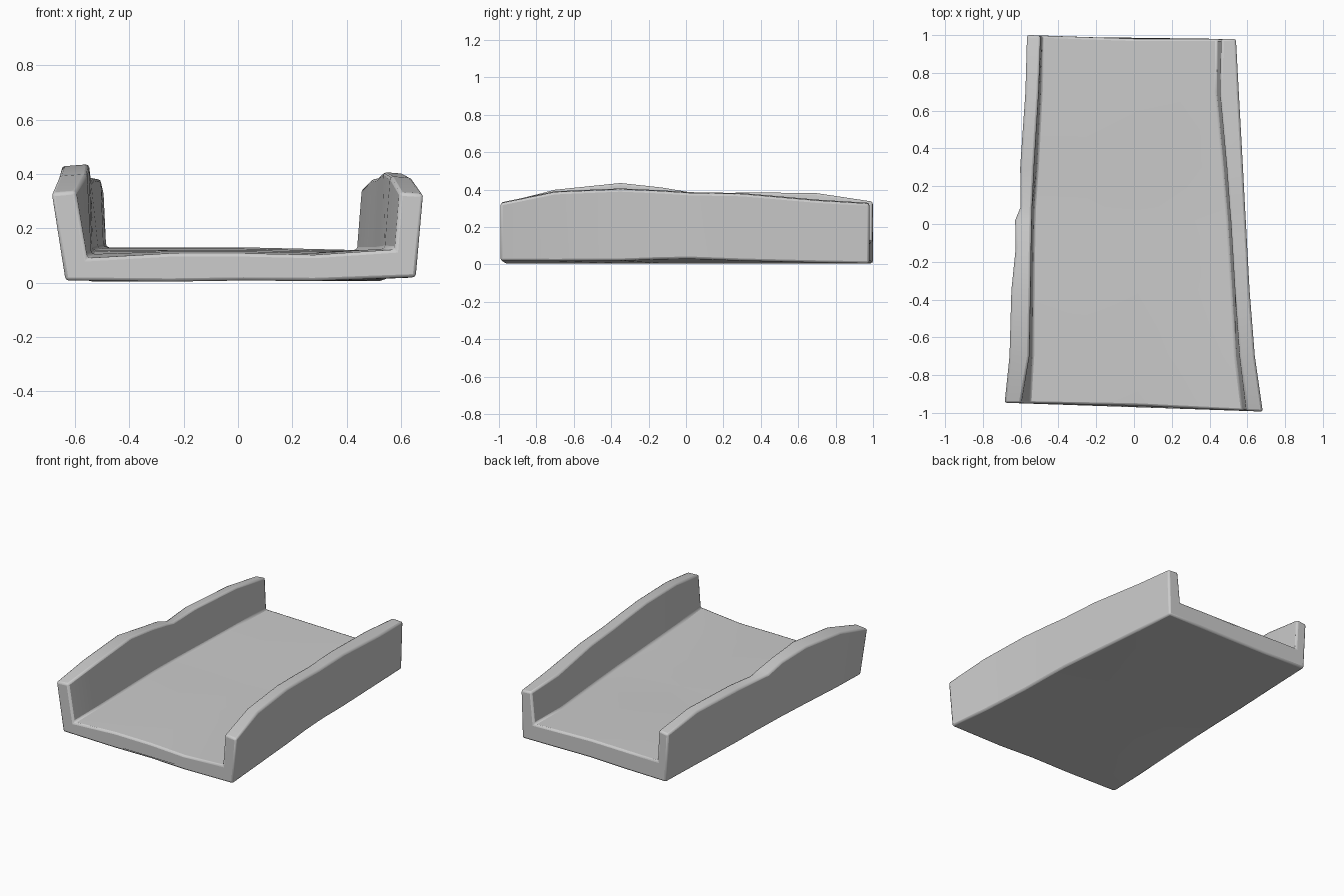
import bpy, bmesh

# Stations along the trough: y, then for each wall
# (outer bottom x, outer top x, inner top x, inner floor x, top z)
Y = [-0.97, -0.70, -0.35, -0.13, 0.02, 0.09, 0.30, 0.70, 0.985]
LEFT = {
    "ob": [-.635, -.63, -.62, -.61, -.605, -.60, -.59, -.565, -.55],
    "ot": [-.687, -.66, -.65, -.627, -.63, -.60, -.603, -.575, -.567],
    "it": [-.598, -.555, -.548, -.545, -.542, -.54, -.53, -.505, -.495],
    "fl": [-.555, -.54, -.537, -.535, -.532, -.53, -.515, -.495, -.485],
    "z": [.335, .398, .434, .41, .385, .37, .385, .38, .335],
}
RIGHT = {
    "ob": [.655, .63, .605, .592, .585, .58, .57, .545, .53],
    "ot": [.683, .64, .612, .60, .592, .588, .577, .555, .54],
    "it": [.595, .56, .535, .522, .513, .507, .492, .456, .463],
    "fl": [.578, .54, .52, .507, .498, .492, .475, .438, .442],
    "z": [.33, .39, .405, .395, .385, .384, .38, .345, .328],
}
FLOOR_L = [.09, .105, .115, .12, .12, .12, .125, .13, .13]
FLOOR_M = [.108, .115, .118, .12, .12, .12, .125, .13, .13]
FLOOR_R = [.122, .125, .122, .12, .12, .12, .12, .12, .12]
BASE_L = [.008, .01, .02, .022, .022, .02, .015, .008, .005]
BASE_R = [.02, .018, .02, .028, .03, .028, .02, .01, .005]


def end_shift(x, i):
    """Slightly skewed and bowed open ends."""
    if i == 0:
        return -0.022 * x / 0.65 + 0.01 * (1 - abs(x) / 0.65)
    if i == len(Y) - 1:
        return -0.01 * x / 0.55 - 0.01 * (1 - abs(x) / 0.55) + 0.005
    return 0


bm = bmesh.new()
rings = []
for i, y in enumerate(Y):
    l = {k: v[i] for k, v in LEFT.items()}
    r = {k: v[i] for k, v in RIGHT.items()}
    section = [
        (l["ob"], BASE_L[i]), (l["ot"], l["z"] - .006), (l["it"], l["z"] + .002), (l["fl"], FLOOR_L[i]),
        (-.25, FLOOR_M[i]), (.02, FLOOR_M[i]), (.28, FLOOR_M[i] - .006),
        (r["fl"], FLOOR_R[i]), (r["it"], r["z"] + .002), (r["ot"], r["z"] - .004), (r["ob"], BASE_R[i]),
        (.28, .006), (.02, .008), (-.25, .004)]
    rings.append([bm.verts.new((x, y + end_shift(x, i), z)) for x, z in section])

# Skin between sections, then close both ends with strips
n = len(rings[0])
for a, b in zip(rings, rings[1:]):
    for j in range(n):
        k = (j + 1) % n
        bm.faces.new((a[j], a[k], b[k], b[j]))
for ring in (rings[0], rings[-1]):
    bm.faces.new(ring)
bmesh.ops.recalc_face_normals(bm, faces=bm.faces)

mesh = bpy.data.meshes.new("trough")
bm.to_mesh(mesh)
bm.free()
trough = bpy.data.objects.new("trough", mesh)
bpy.context.collection.objects.link(trough)

# Softly worn edges
bevel = trough.modifiers.new("worn_edges", "BEVEL")
bevel.width = 0.012
bevel.segments = 2
bevel.limit_method = "ANGLE"
bevel.angle_limit = 0.7

bpy.context.view_layer.objects.active = trough
trough.select_set(True)
bpy.ops.object.shade_smooth_by_angle(angle=0.6)
